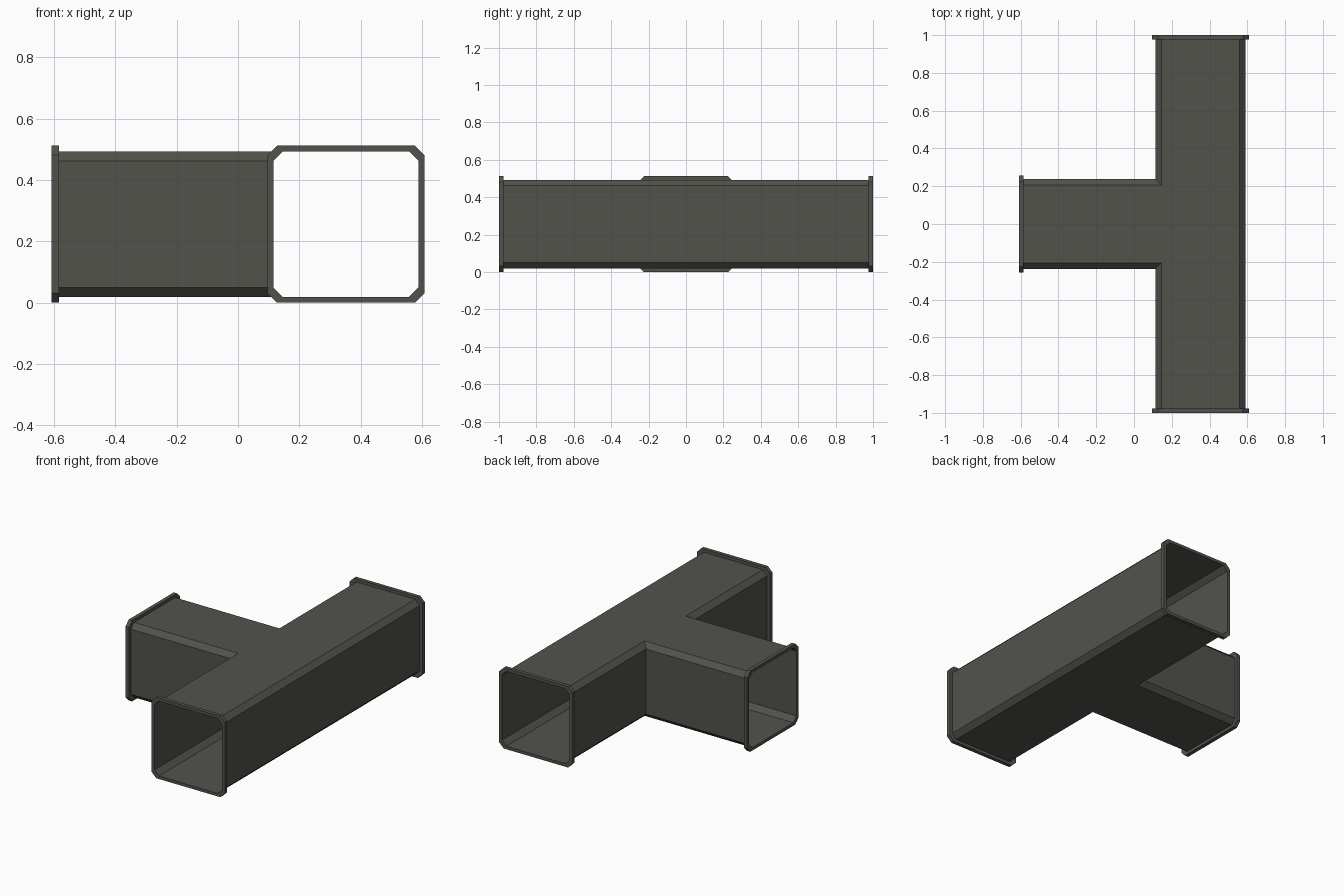
import bpy, bmesh
from mathutils import Matrix, Vector

if "Cube" in bpy.data.objects:
    bpy.data.objects.remove(bpy.data.objects["Cube"])

CX, CZ = 0.352, 0.256        # centre of the main duct cross-section
H, F, C = 0.237, 0.256, 0.031  # duct half width, flange half width, chamfer
XB = -0.608                  # open end of the branch
T = 0.024                    # flange thickness

metal = bpy.data.materials.new("dark grey metal")
metal.diffuse_color = (0.085, 0.085, 0.073, 1)
metal.use_nodes = True
metal.node_tree.nodes["Principled BSDF"].inputs["Base Color"].default_value = metal.diffuse_color


def finish(bm, name):
    me = bpy.data.meshes.new(name)
    bm.to_mesh(me)
    bm.free()
    me.materials.append(metal)
    ob = bpy.data.objects.new(name, me)
    bpy.context.collection.objects.link(ob)
    return ob


# T-shaped duct shell: chamfered plan outline lofted upward, ends left open
def outline(d):
    a, b, h = CX - H + d, CX + H - d, H - d
    return [(a, -1), (b, -1), (b, 1), (a, 1), (a, h), (XB, h), (XB, -h), (a, -h)]


bm = bmesh.new()
levels = [(C, CZ - H), (0, CZ - H + C), (0, CZ + H - C), (C, CZ + H)]
rings = [[bm.verts.new((x, y, z)) for x, y in outline(d)] for d, z in levels]
for lo, hi in zip(rings, rings[1:]):
    for i in range(8):
        if i not in (0, 2, 5):   # the three open ends
            j = (i + 1) % 8
            bm.faces.new((lo[i], lo[j], hi[j], hi[i]))
bm.faces.new(rings[-1])
bm.faces.new(rings[0][::-1])
finish(bm, "tee_duct")


# Octagonal flange collar; local -y points out of the duct
def octagon(r):
    k = r - C
    return [(k, -r), (r, -k), (r, k), (k, r), (-k, r), (-r, k), (-r, -k), (-k, -r)]


def flange(name, loc, angle):
    bm = bmesh.new()
    loops = [[bm.verts.new((x, y, z)) for x, z in octagon(r)]
             for r, y in ((H, 0), (F, 0), (F, T), (H, T))]
    for a, b in zip(loops, loops[1:]):
        for i in range(8):
            j = (i + 1) % 8
            bm.faces.new((a[i], b[i], b[j], a[j]))
    bmesh.ops.recalc_face_normals(bm, faces=bm.faces)
    # outermost face must look along -y
    if sum(f.normal.y for f in bm.faces if f.calc_center_median().y < 1e-5) > 0:
        bmesh.ops.reverse_faces(bm, faces=bm.faces)
    bm.transform(Matrix.Translation(Vector(loc)) @ Matrix.Rotation(angle, 4, 'Z'))
    finish(bm, name)


PI = 3.14159265
flange("front_flange", (CX, -1, CZ), 0)
flange("back_flange", (CX, 1, CZ), PI)
flange("branch_flange", (XB, 0, CZ), -PI / 2)
